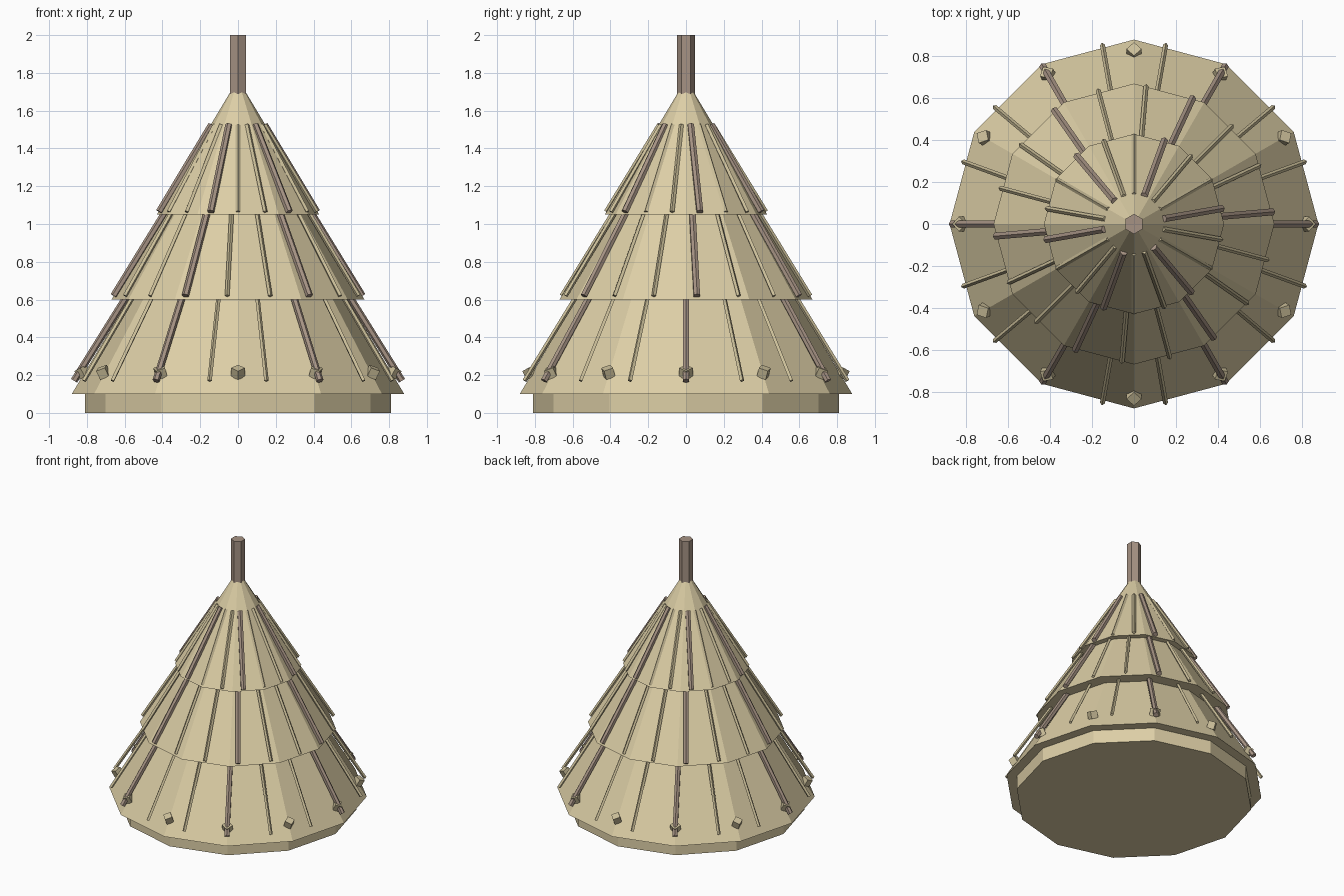
import bpy
from math import sin, cos, radians
from mathutils import Vector, Matrix

if "Cube" in bpy.data.objects:
    bpy.data.objects.remove(bpy.data.objects["Cube"])


def material(name, rgb):
    m = bpy.data.materials.new(name)
    m.diffuse_color = (*rgb, 1)
    m.use_nodes = True
    m.node_tree.nodes["Principled BSDF"].inputs["Base Color"].default_value = m.diffuse_color
    return m


thatch = material("thatch", (0.72, 0.62, 0.38))
straw = material("straw", (0.60, 0.52, 0.32))
wood = material("wood", (0.38, 0.29, 0.23))


def cone(name, sides, r1, r2, z1, z2, mat):
    bpy.ops.mesh.primitive_cone_add(vertices=sides, radius1=r1, radius2=r2,
                                    depth=z2 - z1, location=(0, 0, (z1 + z2) / 2))
    ob = bpy.context.object
    ob.name = name
    ob.data.materials.append(mat)
    return ob


def rod(name, a, b, radius, sides, mat):
    a, b = Vector(a), Vector(b)
    ob = cone(name, sides, radius, radius, 0, (b - a).length, mat)
    ob.rotation_mode = 'QUATERNION'
    ob.rotation_quaternion = (b - a).to_track_quat('Z', 'Y')
    ob.location = (a + b) / 2


def polar(deg, r, z):
    t = radians(deg)
    return (r * cos(t), r * sin(t), z)


# base ring and centre pole
cone("base", 12, 0.81, 0.81, 0, 0.11, thatch)
cone("centre_pole", 6, 0.048, 0.048, 0.003, 2.0, wood)

# stacked thatch tiers: bottom r, top r, bottom z, top z
cone("thatch_lower", 12, 0.88, 0.52, 0.10, 0.70, thatch)
cone("thatch_middle", 12, 0.67, 0.325, 0.60, 1.15, thatch)
cone("thatch_upper", 12, 0.43, 0.04, 1.05, 1.70, thatch)

# rods on each tier, every third one a thick pole: offset angle, bottom (r, z), top (r, z)
for tier, off, lo, hi in (("lower", 0, (0.868, 0.17), (0.575, 0.64)),
                          ("middle", 5, (0.66, 0.62), (0.37, 1.09)),
                          ("upper", 10, (0.423, 1.065), (0.142, 1.525))):
    for i in range(18):
        ang = off + 20 * i
        thick = i % 3 == 0
        rod(f"{tier}_{'pole' if thick else 'straw'}_{i}", polar(ang, *lo), polar(ang, *hi),
            0.019 if thick else 0.012, 6 if thick else 4, wood if thick else straw)

# small tilted pegs around the eave
for i in range(12):
    ob = cone(f"eave_peg_{i}", 4, 0.036, 0.036, 0, 0.052, straw)
    ob.matrix_world = (Matrix.Translation(polar(30 * i, 0.823, 0.215))
                       @ Matrix.Rotation(radians(30 * i), 4, 'Z')
                       @ Matrix.Rotation(radians(28), 4, 'Y'))
